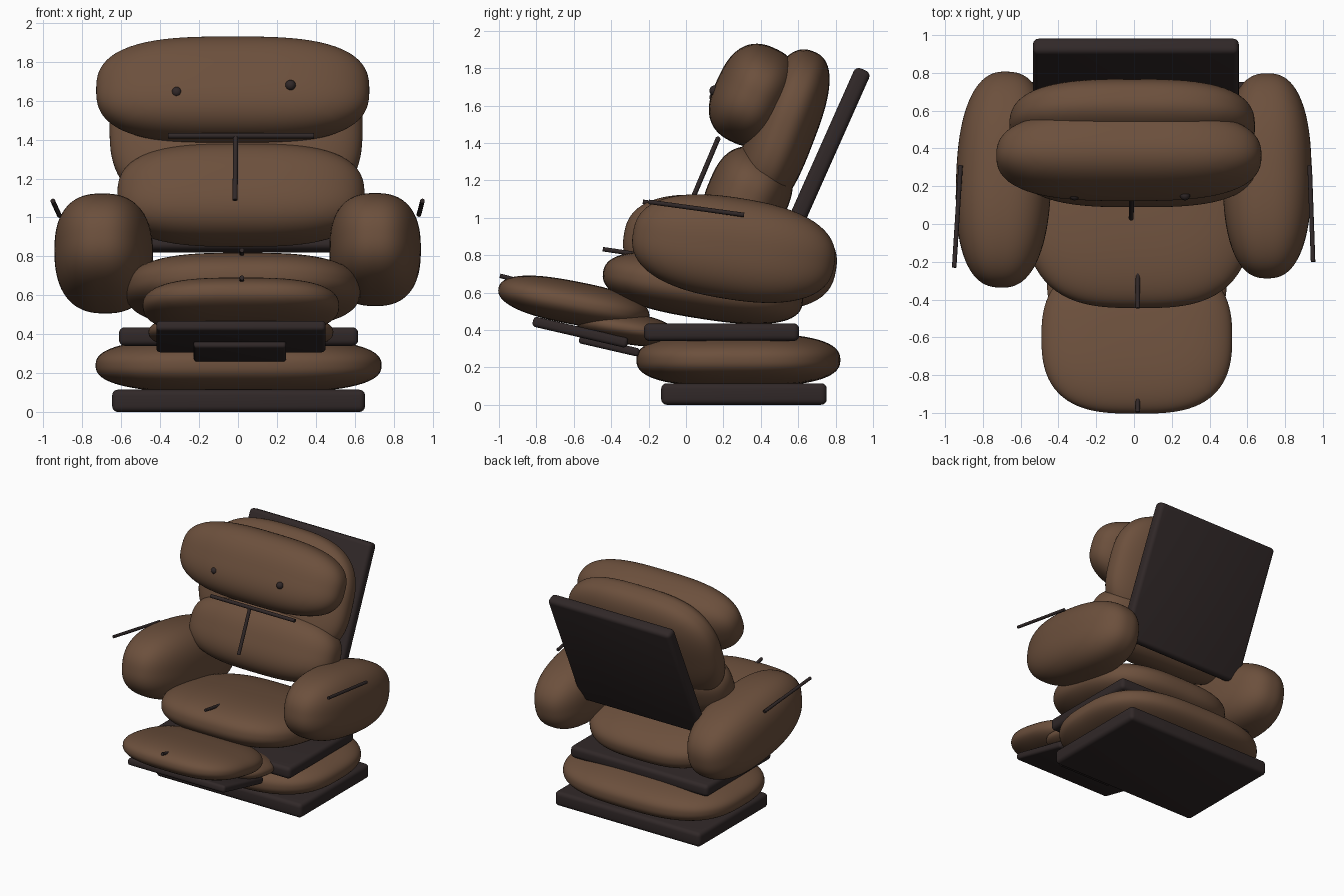
import bpy, bmesh, math
from mathutils import Vector

if "Cube" in bpy.data.objects:
    bpy.data.objects.remove(bpy.data.objects["Cube"])


def material(name, rgb):
    m = bpy.data.materials.new(name)
    m.diffuse_color = (*rgb, 1)
    m.use_nodes = True
    m.node_tree.nodes["Principled BSDF"].inputs["Base Color"].default_value = m.diffuse_color
    return m


LEATHER = material("brown leather", (0.15, 0.08, 0.046))
DARK = material("dark frame", (0.030, 0.021, 0.021))


def finish(name, bm, mat, loc, tilt=0.0, yaw=0.0):
    me = bpy.data.meshes.new(name)
    bm.to_mesh(me)
    bm.free()
    me.materials.append(mat)
    ob = bpy.data.objects.new(name, me)
    bpy.context.collection.objects.link(ob)
    ob.location = loc
    ob.rotation_euler = (math.radians(tilt), 0, math.radians(yaw))
    return ob


def smooth(ob, angle=50):
    bpy.ops.object.select_all(action='DESELECT')
    ob.select_set(True)
    bpy.context.view_layer.objects.active = ob
    bpy.ops.object.shade_smooth_by_angle(angle=math.radians(angle))


def cushion(name, loc, half, power, tilt=0.0, yaw=0.0):
    """Puffy pad: a superellipsoid with one exponent per axis."""
    bm = bmesh.new()
    bmesh.ops.create_cube(bm, size=2)
    bmesh.ops.subdivide_edges(bm, edges=bm.edges[:], cuts=23, use_grid_fill=True)
    for v in bm.verts:
        d = Vector(math.tan(c * math.pi / 4) for c in v.co)
        lo, hi = 0.0, 1.0
        for _ in range(24):
            t = (lo + hi) / 2
            if sum(abs(c * t) ** p for c, p in zip(d, power)) > 1:
                hi = t
            else:
                lo = t
        v.co = Vector(c * lo * h for c, h in zip(d, half))
    for f in bm.faces:
        f.smooth = True
    return finish(name, bm, LEATHER, loc, tilt, yaw)


def plate(name, loc, size, tilt=0.0, bevel=0.025):
    """Frame board with rounded edges."""
    bm = bmesh.new()
    bmesh.ops.create_cube(bm, size=1)
    bmesh.ops.scale(bm, vec=size, verts=bm.verts)
    bmesh.ops.bevel(bm, geom=bm.edges[:], offset=bevel, segments=4,
                    profile=0.5, affect='EDGES')
    smooth(finish(name, bm, DARK, loc, tilt))


def piping(name, a, b, r=0.012):
    """Thin round strip from a to b."""
    a, b = Vector(a), Vector(b)
    bm = bmesh.new()
    bmesh.ops.create_cone(bm, cap_ends=True, segments=16, radius1=r, radius2=r,
                          depth=(b - a).length)
    bmesh.ops.rotate(bm, verts=bm.verts,
                     matrix=(b - a).to_track_quat('Z', 'Y').to_matrix())
    smooth(finish(name, bm, DARK, (a + b) / 2))


# Base and seat
plate("base_plate", (0.003, 0.31, 0.0575), (1.30, 0.885, 0.115), bevel=0.03)
cushion("base_cushion", (0.003, 0.28, 0.24), (0.735, 0.545, 0.143), (3, 2.8, 2.5))
plate("seat_plate", (0.003, 0.19, 0.388), (1.23, 0.83, 0.095), bevel=0.03)
cushion("seat_cushion", (0.025, 0.09, 0.625), (0.605, 0.54, 0.165), (3, 2.6, 2.4), -9)
piping("seat_seam", (0.02, -0.445, 0.832), (0.02, -0.21, 0.797))

# Footrest
cushion("footrest_cushion", (0.015, -0.60, 0.545), (0.505, 0.41, 0.115), (3, 2.6, 2.3), -11)
cushion("footrest_joint_pad", (0.015, -0.32, 0.41), (0.475, 0.27, 0.085), (3, 2.5, 2.2), -9)
plate("footrest_plate", (0.015, -0.565, 0.388), (0.87, 0.52, 0.055), -13, 0.02)
plate("footrest_lower_plate", (0.01, -0.41, 0.315), (0.475, 0.33, 0.045), -13, 0.016)
piping("footrest_seam", (0.02, -0.995, 0.69), (0.02, -0.90, 0.665))

# Reclined back
plate("back_plate", (0.01, 0.735, 1.31), (1.09, 0.09, 1.055), -24, 0.03)
cushion("back_cushion", (-0.01, 0.515, 1.46), (0.65, 0.175, 0.46), (3, 2.5, 2.8), -21)
cushion("lumbar_cushion", (0.015, 0.33, 1.115), (0.635, 0.22, 0.26), (3, 2.5, 2.7), -23)
cushion("head_cushion", (-0.027, 0.362, 1.655), (0.702, 0.212, 0.275), (3, 2.4, 2.7), -25)

# Buttons and T-shaped piping
for side, x, z in (("left", -0.315, 1.645), ("right", 0.27, 1.68)):
    bm = bmesh.new()
    bmesh.ops.create_uvsphere(bm, u_segments=20, v_segments=12, radius=0.027)
    for f in bm.faces:
        f.smooth = True
    finish(side + "_button", bm, DARK, (x, 0.152, z))
piping("cross_piping", (-0.36, 0.17, 1.42), (0.39, 0.17, 1.42), 0.014)
piping("centre_piping", (-0.012, 0.17, 1.42), (-0.015, 0.03, 1.09), 0.013)

# Arms
cushion("right_arm", (0.705, 0.255, 0.835), (0.235, 0.545, 0.272), (2.5, 2.4, 2.5), -9)
cushion("left_arm", (-0.69, 0.235, 0.815), (0.252, 0.575, 0.285), (2.5, 2.4, 2.5), -10, -2)
piping("right_arm_piping", (0.93, 0.31, 1.015), (0.948, -0.20, 1.085))
piping("left_arm_piping", (-0.918, 0.31, 1.01), (-0.952, -0.23, 1.085))
